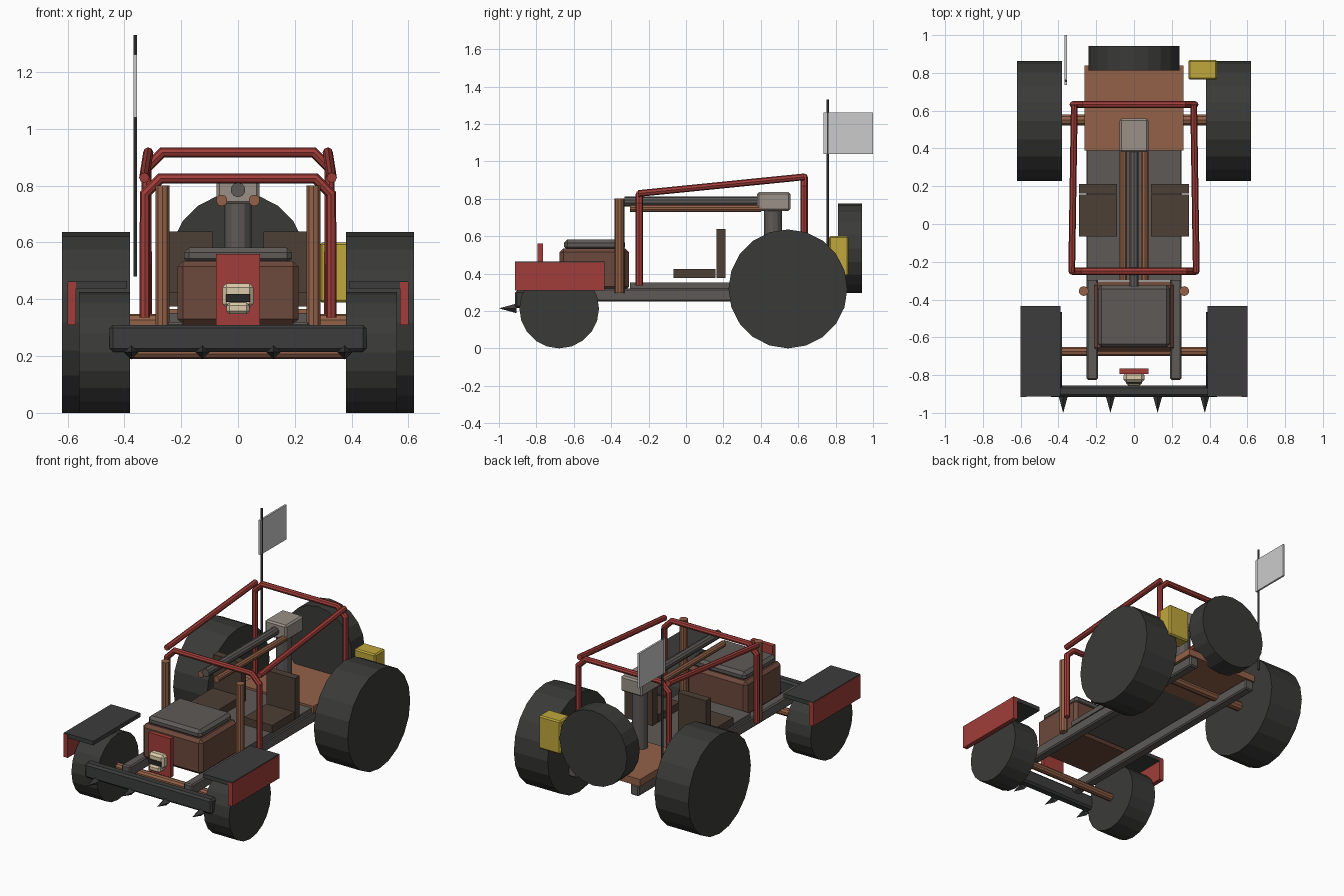
import bpy
from math import pi
from mathutils import Vector

if "Cube" in bpy.data.objects:
    bpy.data.objects.remove(bpy.data.objects["Cube"])

COLORS = {
    "red": (.36, .048, .041), "rust": (.29, .12, .065), "tire": (.042, .042, .04),
    "engine": (.15, .066, .045), "steel": (.11, .102, .094), "seat": (.075, .05, .035),
    "yellow": (.52, .39, .045), "bone": (.72, .6, .41), "gun": (.32, .28, .245),
    "black": (.02, .02, .02), "dark": (.045, .046, .046),
}
MATS = {}


def paint(ob, color):
    if color:
        if color not in MATS:
            MATS[color] = bpy.data.materials.new(color)
            MATS[color].diffuse_color = (*COLORS[color], 1)
        ob.data.materials.append(MATS[color])
    return ob


def box(name, x, y, z, color=None, bevel=0):
    """Box from (min, max) ranges, with optional chamfer."""
    bpy.ops.mesh.primitive_cube_add(size=1)
    ob = bpy.context.object
    ob.name = name
    lo, hi = Vector((x[0], y[0], z[0])), Vector((x[1], y[1], z[1]))
    size, mid = hi - lo, (hi + lo) / 2
    for v in ob.data.vertices:
        v.co = Vector(a * b for a, b in zip(v.co, size))
    ob.location = mid
    if bevel:
        m = ob.modifiers.new("chamfer", 'BEVEL')
        m.width, m.segments = bevel, 1
    return paint(ob, color)


def tube(name, p, q, r, color, sides=10, r2=None):
    """Cylinder or cone between two points."""
    p, q = Vector(p), Vector(q)
    bpy.ops.mesh.primitive_cone_add(vertices=sides, radius1=r, radius2=r if r2 is None else r2,
                                    depth=(q - p).length, location=(p + q) / 2)
    ob = bpy.context.object
    ob.name = name
    ob.rotation_euler = (q - p).to_track_quat('Z', 'Y').to_euler()
    return paint(ob, color)


def pipe(name, pts, r, color):
    """Bent pipe along a polyline."""
    cu = bpy.data.curves.new(name, 'CURVE')
    cu.dimensions = '3D'
    cu.bevel_depth, cu.bevel_resolution, cu.use_fill_caps = r, 2, True
    sp = cu.splines.new('POLY')
    sp.points.add(len(pts) - 1)
    for pt, co in zip(sp.points, pts):
        pt.co = (*co, 1)
    sp.use_smooth = False
    ob = bpy.data.objects.new(name, cu)
    bpy.context.collection.objects.link(ob)
    paint(ob, color)
    bpy.ops.object.select_all(action='DESELECT')
    ob.select_set(True)
    bpy.context.view_layer.objects.active = ob
    bpy.ops.object.convert(target='MESH')
    return ob


def sx(s, a, b):
    """Mirrored x range."""
    return tuple(sorted((s * a, s * b)))


for side, s in (("left", -1), ("right", 1)):
    # wheels
    tube(f"rear_wheel_{side}", (s * .38, .545, .318), (s * .62, .545, .318), .318, "tire", 20)
    tube(f"front_wheel_{side}", (s * .38, -.678, .213), (s * .56, -.678, .213), .213, "tire", 20)
    # fenders
    box(f"fender_top_{side}", sx(s, .39, .598), (-.913, -.435), (.438, .464), "dark")
    box(f"fender_side_{side}", sx(s, .57, .6), (-.915, -.435), (.31, .46), "red")
    # chassis rail
    box(f"chassis_rail_{side}", sx(s, .19, .252), (-.825, .84), (.25, .32), "steel", .008)
    # seats
    box(f"seat_base_{side}", sx(s, .09, .29), (-.067, .157), (.375, .425), "seat")
    box(f"seat_back_{side}", sx(s, .09, .29), (.162, .212), (.375, .638), "seat")
    # exhaust stacks, cage side bars and side barrels
    tube(f"exhaust_stack_{side}", (s * .266, -.355, .297), (s * .266, -.355, .8), .026, "rust")
    tube(f"cage_side_bar_{side}", (s * .33, -.255, .828), (s * .316, .632, .917), .018, "red", 8)
    tube(f"side_barrel_{side}", (s * .057, -.3, .748), (s * .057, .4, .748), .02, "rust")

# axles
tube("front_axle", (-.39, -.675, .215), (.39, -.675, .215), .025, "rust")
tube("rear_axle", (-.39, .55, .318), (.39, .55, .318), .031, "rust")

# floor and rear deck
box("floor_plate", (-.25, .25), (-.3, .4), (.32, .352), "steel")
box("rear_deck", (-.262, .262), (.39, .84), (.32, .365), "rust")

# bumper with spikes
box("front_bumper", (-.452, .452), (-.915, -.855), (.215, .31), "dark", .012)
for i in range(4):
    x = -.375 + .25 * i
    tube(f"bumper_spike_{i + 1}", (x, -.905, .214), (x, -1, .214), .026, "dark", 4, 0)

# engine housing and hood
box("engine_housing", (-.213, .213), (-.675, -.305), (.31, .535), "engine", .02)
box("hood_slab", (-.19, .19), (-.652, -.325), (.525, .582), "steel", .018)

# grille plate with skull ornament
box("grille_plate", (-.078, .078), (-.795, -.765), (.31, .56), "red")
box("skull_cranium", (-.055, .055), (-.838, -.785), (.37, .456), "bone", .014)
box("skull_jaw", (-.04, .04), (-.855, -.79), (.348, .388), "bone", .01)
box("skull_eye_slot", (-.043, .043), (-.845, -.82), (.39, .418), "black")

# roll cage hoops
for name, y, w, h in (("front_hoop", -.25, .328, .825), ("rear_hoop", .632, .322, .917)):
    pipe(name, [(-w, y, .335), (-w, y, h - .055), (-w + .055, y, h), (w - .055, y, h),
                (w, y, h - .055), (w, y, .335)], .019, "red")

# mounted gun
tube("gun_post", (0, .465, .35), (0, .465, .75), .047, "steel", 12)
box("gun_receiver", (-.076, .076), (.38, .558), (.735, .835), "gun", .01)
tube("main_barrel", (0, -.33, .785), (0, .4, .785), .026, "steel", 10)

# spare wheel and fuel can
tube("spare_wheel", (0, .812, .535), (0, .942, .535), .24, "tire", 20)
box("fuel_can", (.288, .44), (.765, .868), (.388, .6), "yellow", .008)

# antenna and flag
tube("antenna", (-.362, .758, .48), (-.362, .758, 1.33), .007, "dark", 6)
box("flag", (-.368, -.356), (.736, 1), (1.04, 1.262))

for m in bpy.data.materials:
    if m.users and not m.is_grease_pencil:
        m.use_nodes = True
        m.node_tree.nodes["Principled BSDF"].inputs["Base Color"].default_value = m.diffuse_color
